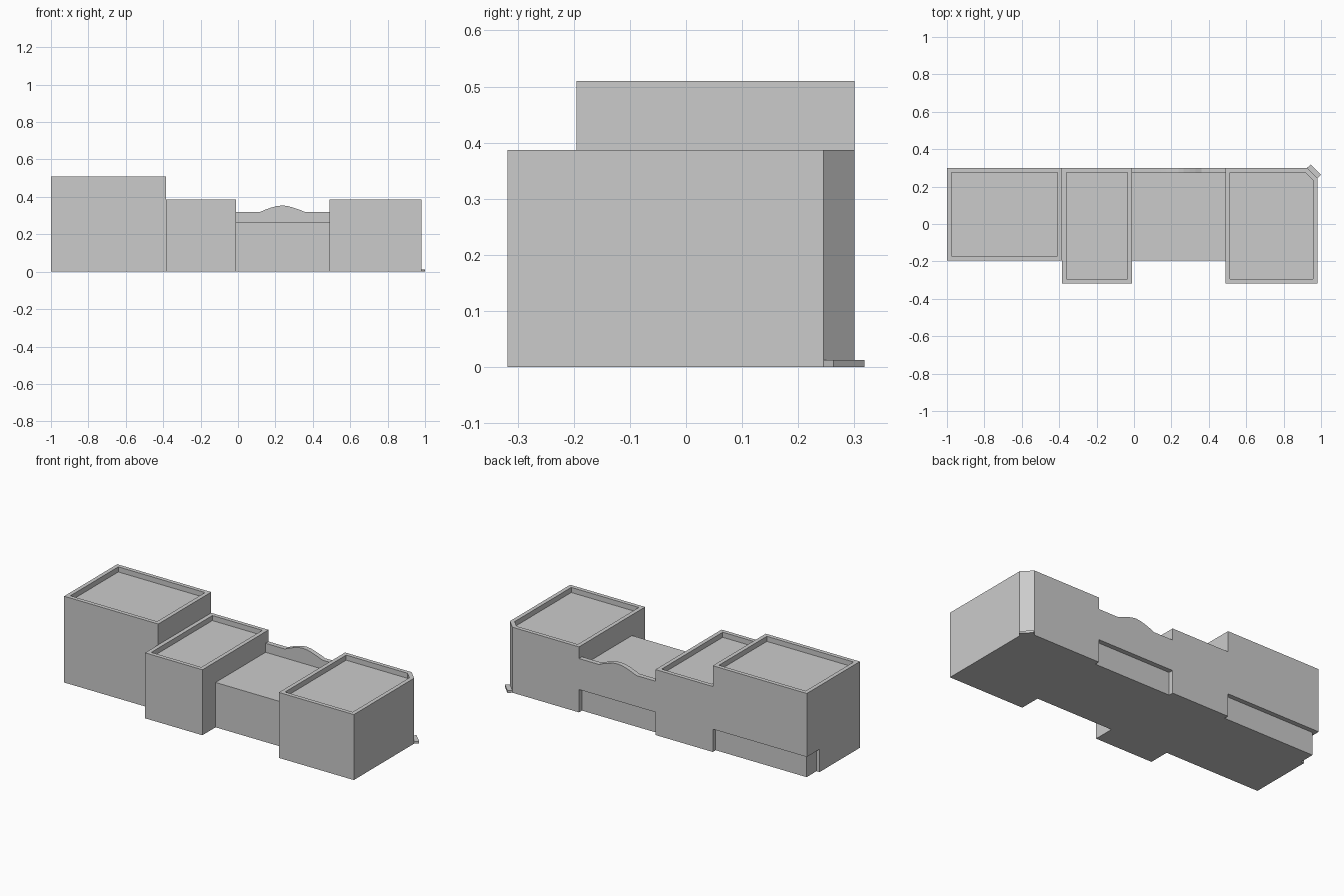
import bpy, bmesh
from mathutils import Vector

if "Cube" in bpy.data.objects:
    bpy.data.objects.remove(bpy.data.objects["Cube"])


def prism(name, points, direction, rim=0.0, drop=0.0):
    """Extrude a flat outline; optionally sink the roof inside a parapet rim."""
    bm = bmesh.new()
    base = bm.faces.new([bm.verts.new(p) for p in points])
    ext = bmesh.ops.extrude_face_region(bm, geom=[base])["geom"]
    bmesh.ops.translate(bm, vec=Vector(direction),
                        verts=[g for g in ext if isinstance(g, bmesh.types.BMVert)])
    if not base.is_valid or len(bm.faces) < len(points) + 2:
        bm.faces.new([v for v in bm.verts][:len(points)])
    bmesh.ops.recalc_face_normals(bm, faces=bm.faces)
    if rim:
        bm.normal_update()
        roof = max(bm.faces, key=lambda f: f.calc_center_median().z)
        bmesh.ops.inset_region(bm, faces=[roof], thickness=rim, use_even_offset=True)
        bmesh.ops.inset_region(bm, faces=[roof], thickness=0.0001, use_even_offset=True)
        bmesh.ops.translate(bm, vec=(0, 0, -drop), verts=roof.verts)
    mesh = bpy.data.meshes.new(name)
    bm.to_mesh(mesh)
    bm.free()
    obj = bpy.data.objects.new(name, mesh)
    bpy.context.collection.objects.link(obj)
    return obj


def footprint(name, pts, z0, z1, **kw):
    return prism(name, [(x, y, z0) for x, y in pts], (0, 0, z1 - z0), **kw)


def rect(x0, x1, y0, y1):
    return [(x0, y0), (x1, y0), (x1, y1), (x0, y1)]


BACK, FRONT, SET_BACK = 0.30, -0.195, -0.318
RECESS_TOP = 0.135
roof = dict(rim=0.024, drop=0.03)

# Tall end block with a ground floor recess around its back corner
tall = footprint("tall_block", rect(-1, -0.385, FRONT, BACK), 0, 0.51, **roof)
cutter = footprint("recess_cutter",
                   [(-1.1, 0.18), (-0.98, 0.18), (-0.98, 0.273),
                    (-0.385, 0.273), (-0.385, 0.4), (-1.1, 0.4)], -0.1, RECESS_TOP)
cutter.hide_render = True
cutter.hide_viewport = True
cut = tall.modifiers.new("recess", 'BOOLEAN')
cut.operation = 'DIFFERENCE'
cut.solver = 'EXACT'
cut.object = cutter

# Middle block
footprint("middle_block", rect(-0.385, -0.01, SET_BACK, BACK), 0, 0.387, **roof)

# Low hall and its curved back gable, overhanging the ground floor
footprint("low_hall", rect(-0.01, 0.49, FRONT, 0.272), 0, 0.265)
gable = [(-0.01, RECESS_TOP), (0.49, RECESS_TOP), (0.49, 0.318), (0.36, 0.318),
         (0.33, 0.331), (0.297, 0.342), (0.265, 0.351), (0.237, 0.354), (0.208, 0.351),
         (0.175, 0.342), (0.145, 0.331), (0.115, 0.318), (-0.01, 0.318)]
prism("back_gable", [(x, 0.272, z) for x, z in gable], (0, BACK - 0.272, 0))

# Corner block with a chamfered back corner and a doorstep
footprint("corner_block",
          [(0.49, SET_BACK), (0.98, SET_BACK), (0.98, 0.245), (0.925, BACK), (0.49, BACK)],
          0, 0.387, **roof)
footprint("doorstep", [(0.98, 0.245), (1.0, 0.263), (0.945, 0.318), (0.925, BACK)], 0, 0.013)
